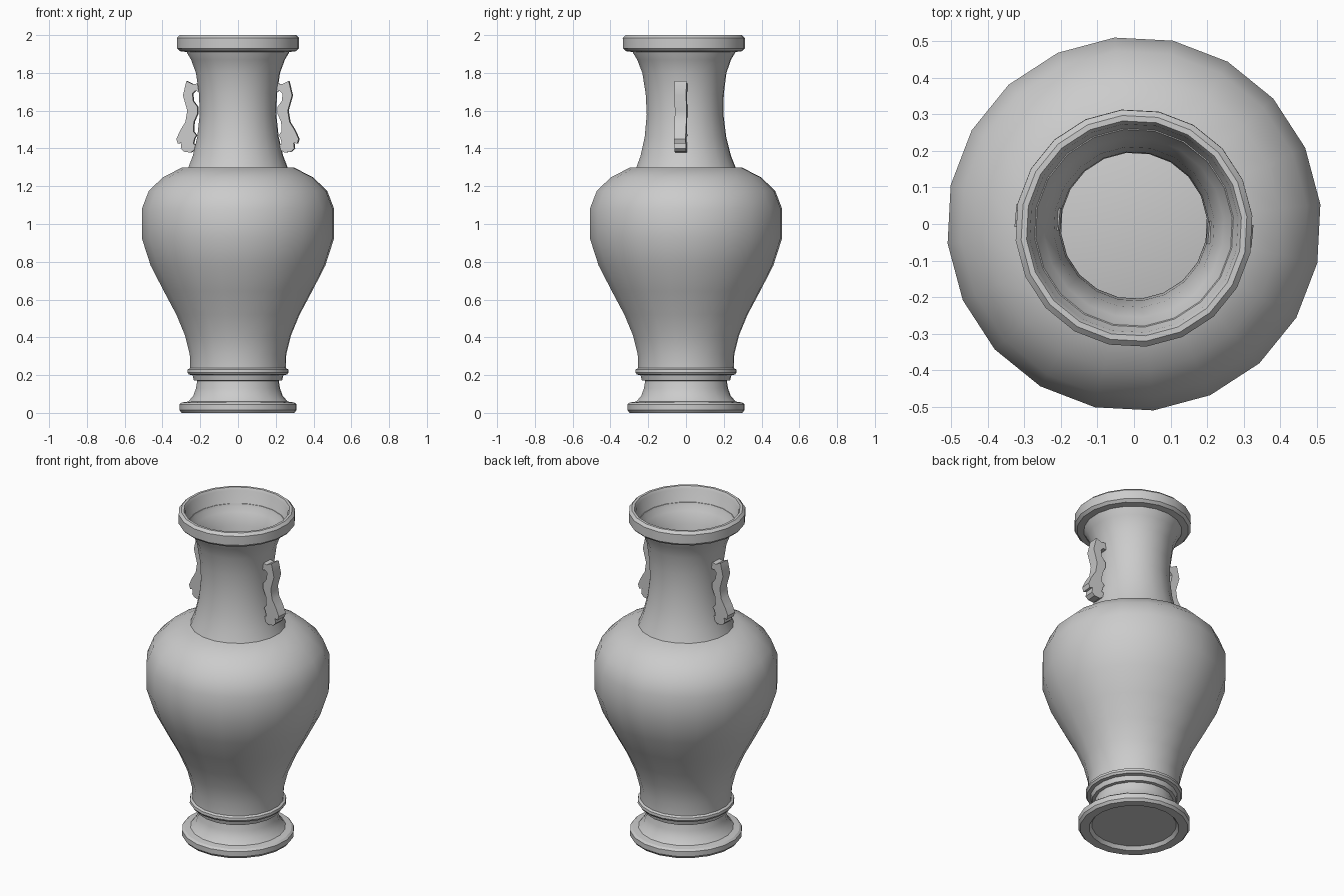
import bpy, bmesh, math
from mathutils import Matrix

if "Cube" in bpy.data.objects:
    bpy.data.objects.remove(bpy.data.objects["Cube"])

SIDES = 20
TURN = math.radians(6)

clay = bpy.data.materials.new("plain grey clay")
clay.use_nodes = True
clay.diffuse_color = (0.6, 0.6, 0.6, 1)
clay.node_tree.nodes["Principled BSDF"].inputs["Base Color"].default_value = (0.6, 0.6, 0.6, 1)


def finish(name, bm, angle=30):
    bmesh.ops.recalc_face_normals(bm, faces=bm.faces)
    mesh = bpy.data.meshes.new(name)
    bm.to_mesh(mesh)
    bm.free()
    mesh.materials.append(clay)
    obj = bpy.data.objects.new(name, mesh)
    bpy.context.collection.objects.link(obj)
    bpy.ops.object.select_all(action="DESELECT")
    obj.select_set(True)
    bpy.context.view_layer.objects.active = obj
    bpy.ops.object.shade_smooth_by_angle(angle=math.radians(angle))
    return obj


def lathe(name, profile, caps=False, closed=False, lean=0.0):
    """Turn (radius, height) points around z; lean shifts upper rings along y."""
    bm = bmesh.new()
    low = min(z for r, z in profile)
    rings = []
    for r, z in profile:
        angles = [TURN + math.tau * i / SIDES for i in range(SIDES)]
        rings.append([bm.verts.new((r * math.cos(a), r * math.sin(a) + lean * (z - low), z))
                      for a in angles])
    pairs = list(zip(rings, rings[1:]))
    if closed:
        pairs.append((rings[-1], rings[0]))
    for a, b in pairs:
        for i in range(SIDES):
            j = (i + 1) % SIDES
            bm.faces.new((a[i], a[j], b[j], b[i]))
    if caps:
        bm.faces.new(rings[0])
        bm.faces.new(rings[-1])
    return finish(name, bm)


# Foot, collar and belly, with a recessed underside and a flat shoulder
lathe("body", [
    (0.235, 0.02), (0.25, 0.0), (0.30, 0.0), (0.312, 0.015), (0.312, 0.045),
    (0.30, 0.055), (0.265, 0.06), (0.238, 0.09), (0.224, 0.13), (0.217, 0.17),
    (0.235, 0.172), (0.242, 0.20), (0.262, 0.203), (0.27, 0.215), (0.268, 0.23),
    (0.255, 0.237), (0.257, 0.31), (0.282, 0.41), (0.328, 0.52), (0.395, 0.645),
    (0.465, 0.78), (0.512, 0.925), (0.512, 1.08), (0.475, 1.175), (0.40, 1.247),
    (0.30, 1.298)], caps=True)

# Flared neck with a thick lip and a thin inner wall
outer = [(0.265, 1.298), (0.241, 1.36), (0.217, 1.46), (0.204, 1.58),
         (0.208, 1.69), (0.224, 1.80), (0.25, 1.87), (0.266, 1.897)]
lip = [(0.27, 1.91), (0.31, 1.915), (0.325, 1.93), (0.325, 1.985), (0.31, 2.0),
       (0.295, 2.0), (0.286, 1.985), (0.272, 1.905)]
inner = [(r - 0.004, z) for r, z in reversed(outer[:-1])]
lathe("neck", outer + lip + inner, closed=True, lean=-0.017)

# Scrolled side handles, one profile turned to either side
handle = [(0.205, 1.745), (0.238, 1.74), (0.272, 1.757), (0.29, 1.68), (0.267, 1.60),
          (0.277, 1.54), (0.305, 1.495), (0.325, 1.45), (0.317, 1.425), (0.298, 1.43),
          (0.302, 1.40), (0.285, 1.383), (0.25, 1.378), (0.222, 1.395), (0.212, 1.415),
          (0.235, 1.425), (0.228, 1.455), (0.218, 1.47), (0.235, 1.49), (0.232, 1.54),
          (0.212, 1.585), (0.212, 1.62), (0.235, 1.65), (0.24, 1.69), (0.225, 1.705),
          (0.20, 1.70)]
for name, turn in (("left_handle", -5), ("right_handle", 175)):
    bm = bmesh.new()
    face = bm.faces.new([bm.verts.new((x, -0.031, z)) for x, z in handle])
    grown = bmesh.ops.extrude_face_region(bm, geom=[face])["geom"]
    bmesh.ops.translate(bm, vec=(0, 0.062, 0),
                        verts=[v for v in grown if isinstance(v, bmesh.types.BMVert)])
    bmesh.ops.transform(bm, matrix=Matrix.Translation((0, -0.005, 0))
                        @ Matrix.Rotation(math.radians(turn), 4, "Z"), verts=bm.verts)
    finish(name, bm)
